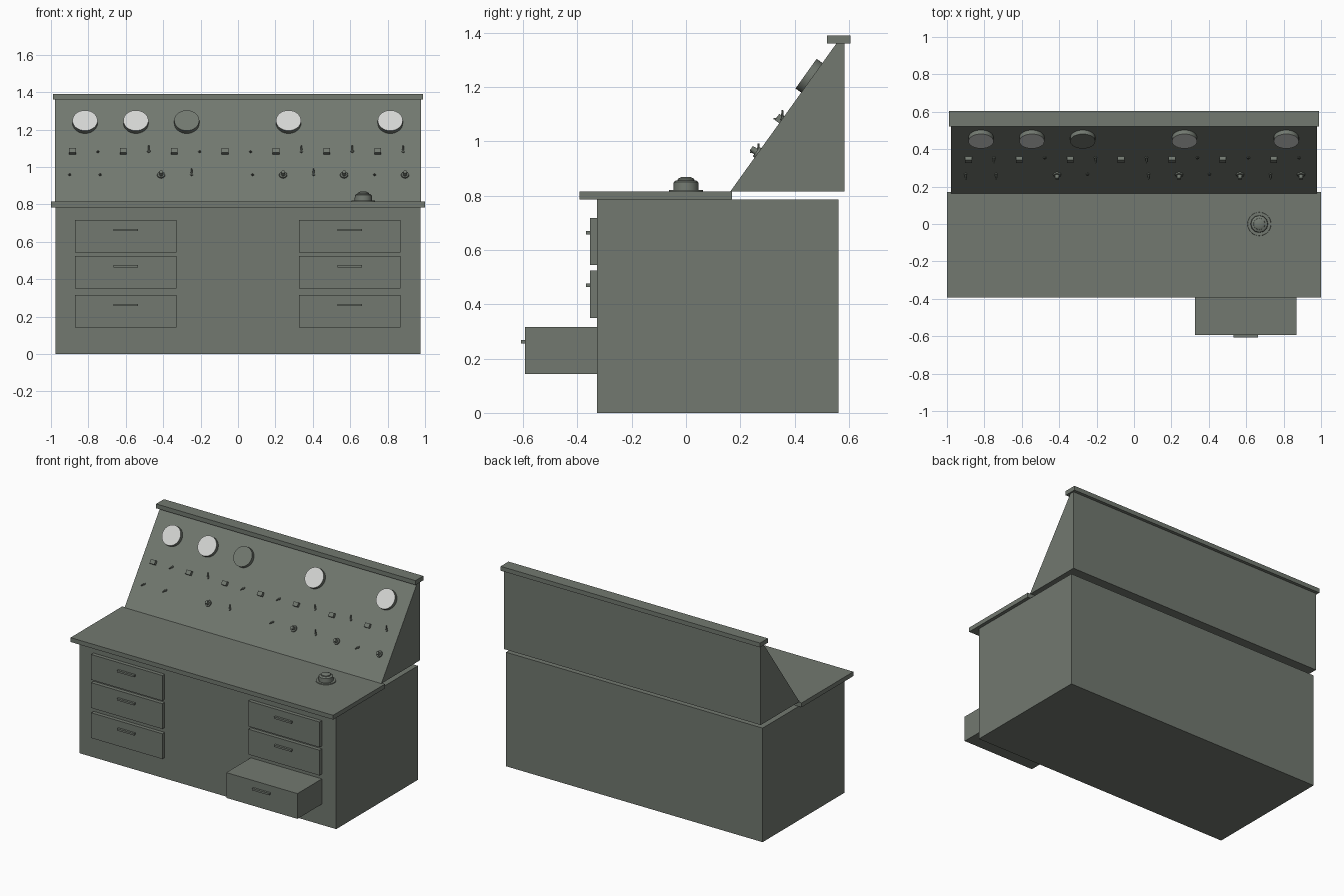
import bpy, bmesh, math
from mathutils import Vector, Matrix

if "Cube" in bpy.data.objects:
    bpy.data.objects.remove(bpy.data.objects["Cube"])

def material(name, col):
    m = bpy.data.materials.new(name)
    m.diffuse_color = (*col, 1)
    m.use_nodes = True
    m.node_tree.nodes["Principled BSDF"].inputs["Base Color"].default_value = m.diffuse_color
    return m

GREY = material("grey_green_paint", (0.168, 0.19, 0.162))
PALE = material("pale_dial", (0.66, 0.67, 0.65))

def finish(name, bm, mats=(GREY,), smooth=False):
    bmesh.ops.recalc_face_normals(bm, faces=bm.faces[:])
    me = bpy.data.meshes.new(name)
    bm.to_mesh(me)
    bm.free()
    for m in mats:
        me.materials.append(m)
    ob = bpy.data.objects.new(name, me)
    bpy.context.collection.objects.link(ob)
    if smooth:
        bpy.ops.object.select_all(action='DESELECT')
        bpy.context.view_layer.objects.active = ob
        ob.select_set(True)
        bpy.ops.object.shade_smooth_by_angle(angle=math.radians(35))
    return ob

def box(name, x0, x1, y0, y1, z0, z1, frame=Matrix()):
    bm = bmesh.new()
    mat = (frame @ Matrix.Translation(((x0 + x1) / 2, (y0 + y1) / 2, (z0 + z1) / 2))
           @ Matrix.Diagonal((x1 - x0, y1 - y0, z1 - z0, 1)))
    bmesh.ops.create_cube(bm, size=1, matrix=mat)
    return finish(name, bm)

def add_cone(bm, r1, r2, h0, h1, frame, seg):
    bmesh.ops.create_cone(bm, cap_ends=True, segments=seg, radius1=r1, radius2=r2,
                          depth=h1 - h0, matrix=frame @ Matrix.Translation((0, 0, (h0 + h1) / 2)))

# cabinet body, worktop and top shelf
box("cabinet", -0.977, 0.977, -0.327, 0.562, 0, 0.785)
box("worktop", -1, 1, -0.393, 0.17, 0.785, 0.815)
box("top_shelf", -0.988, 0.988, 0.52, 0.605, 1.36, 1.39)

# sloping instrument console
Y0, Z0, Y1, Z1 = 0.163, 0.815, 0.555, 1.362
bm = bmesh.new()
face = bm.faces.new([bm.verts.new((-0.978, y, z)) for y, z in
                     ((Y0, Z0), (0.584, Z0), (0.584, Z1), (Y1, Z1))])
ext = bmesh.ops.extrude_face_region(bm, geom=[face])
bmesh.ops.translate(bm, vec=(1.956, 0, 0),
                    verts=[v for v in ext["geom"] if isinstance(v, bmesh.types.BMVert)])
finish("console", bm)

# drawers with handles, the lower right one pulled out
for side, x in (("left", -0.60), ("right", 0.597)):
    for i, z in enumerate((0.631, 0.437, 0.23)):
        front = -0.593 if side == "right" and i == 2 else -0.353
        box(f"{side}_drawer_{i + 1}", x - 0.271, x + 0.271, front, -0.32, z - 0.087, z + 0.087)
        box(f"{side}_handle_{i + 1}", x - 0.065, x + 0.065, front - 0.015, front + 0.002,
            z + 0.026, z + 0.039)

# local frame on the slope: x along the desk, y up the slope, z outwards
UP = Vector((0, Y1 - Y0, Z1 - Z0)).normalized()
OUT = Vector((1, 0, 0)).cross(UP)

def on_slope(x, z):
    y = Y0 + (z - Z0) * (Y1 - Y0) / (Z1 - Z0)
    rot = Matrix(((1, 0, 0), UP, OUT)).transposed().to_4x4()
    return Matrix.Translation((x, y, z)) @ rot

# round gauges, pale on the outer face except the third
for i, x in enumerate((-0.818, -0.546, -0.274, 0.27, 0.814)):
    bm = bmesh.new()
    add_cone(bm, 0.067, 0.067, -0.003, 0.026, on_slope(x, 1.234), 32)
    bm.normal_update()
    for f in bm.faces:
        f.material_index = int(i != 2 and f.normal.dot(OUT) > 0.9)
    finish(f"gauge_{i + 1}", bm, (GREY, PALE), True)

def lever(name, x, z, raised):
    base = on_slope(x, z)
    bm = bmesh.new()
    add_cone(bm, 0.009, 0.008, -0.002, 0.006, base, 10)
    tilt = Matrix.Rotation(math.radians(-54 if raised else 36), 4, 'X')
    add_cone(bm, 0.006, 0.003, 0, 0.032, base @ tilt, 8)
    finish(name, bm, smooth=True)

def knob(name, x, z):
    base = on_slope(x, z)
    bm = bmesh.new()
    add_cone(bm, 0.022, 0.02, -0.002, 0.008, base, 16)
    add_cone(bm, 0.012, 0.01, 0.007, 0.03, base, 12)
    finish(name, bm, smooth=True)

# upper row: square buttons alternating with levers
for i, raised in enumerate((0, 1, 0, 0, 1, 1, 1)):
    x = -0.885 + 0.272 * i
    box(f"button_{i + 1}", -0.018, 0.018, -0.014, 0.014, -0.002, 0.02, on_slope(x, 1.078))
    lever(f"upper_lever_{i + 1}", x + 0.136, 1.083, raised)

# lower row: k = knob, u = raised lever, d = lowered lever, dot = empty
for i, kind in enumerate("dd.ku.dkukdk"):
    x = -0.9 + 0.163 * i
    if kind == "k":
        knob(f"knob_{i + 1}", x, 0.957)
    elif kind in "ud":
        lever(f"lower_lever_{i + 1}", x, 0.96, kind == "u")

# dial on the worktop
at = Matrix.Translation((0.67, 0, 0))
bm = bmesh.new()
add_cone(bm, 0.064, 0.062, 0.812, 0.82, at, 32)
add_cone(bm, 0.047, 0.045, 0.818, 0.85, at, 12)
add_cone(bm, 0.045, 0.036, 0.85, 0.856, at, 12)
add_cone(bm, 0.031, 0.03, 0.855, 0.862, at, 24)
add_cone(bm, 0.03, 0.018, 0.862, 0.868, at, 24)
finish("worktop_dial", bm, smooth=True)
